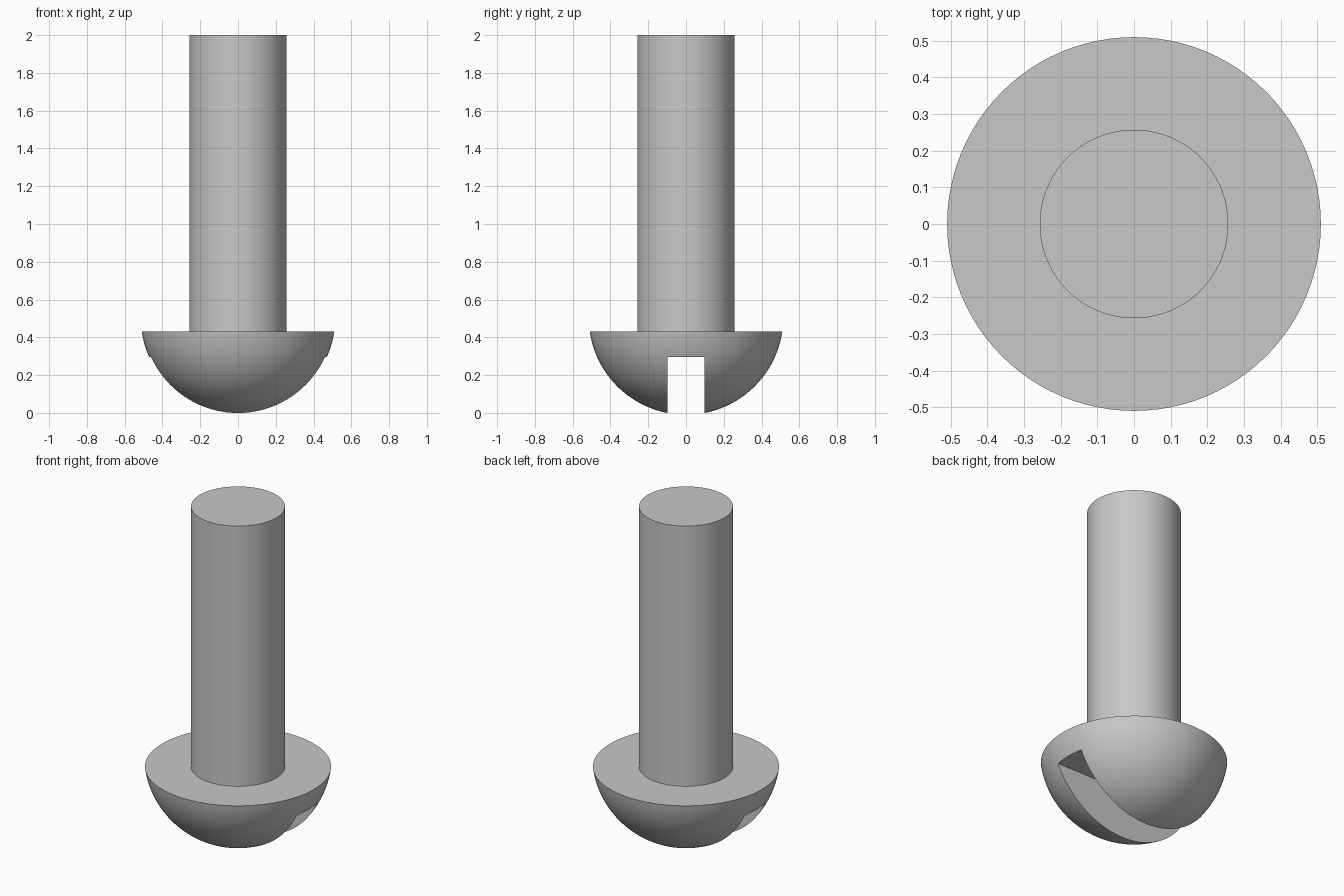
import bpy, bmesh, math

default = bpy.data.objects.get("Cube")
if default:
    bpy.data.objects.remove(default, do_unlink=True)

SEGMENTS = 96
DOME_R, DOME_Z = 0.515, 0.505      # sphere the head is taken from
RIM_Z, SHAFT_R, TOP_Z = 0.43, 0.257, 2.0
SLOT_HALF, SLOT_Z = 0.098, 0.295

steel = bpy.data.materials.new("grey_steel")
steel.use_nodes = True
colour = (0.58, 0.58, 0.58, 1)
steel.diffuse_color = colour
steel.node_tree.nodes["Principled BSDF"].inputs["Base Color"].default_value = colour


def add_object(name, bm):
    bmesh.ops.recalc_face_normals(bm, faces=bm.faces)
    mesh = bpy.data.meshes.new(name)
    bm.to_mesh(mesh)
    bm.free()
    mesh.materials.append(steel)
    obj = bpy.data.objects.new(name, mesh)
    bpy.context.collection.objects.link(obj)
    return obj


def lathe(name, profile):
    """Revolve (radius, z) points around z."""
    bm = bmesh.new()
    verts = [bm.verts.new((r, 0, z)) for r, z in profile]
    edges = [bm.edges.new(pair) for pair in zip(verts, verts[1:])]
    bmesh.ops.spin(bm, geom=verts + edges, cent=(0, 0, 0), axis=(0, 0, 1),
                   angle=math.tau, steps=SEGMENTS)
    bmesh.ops.remove_doubles(bm, verts=bm.verts, dist=1e-5)
    # Flat shaft end
    bmesh.ops.holes_fill(bm, edges=[e for e in bm.edges if e.is_boundary])
    return add_object(name, bm)


# Domed head and shaft in one turned profile
rim_angle = math.acos((DOME_Z - RIM_Z) / DOME_R)
steps = 32
angles = [rim_angle * i / steps for i in range(steps + 1)]
dome = [(DOME_R * math.sin(a), DOME_Z - DOME_R * math.cos(a)) for a in angles]
screw = lathe("slotted_round_head_screw", dome + [(SHAFT_R, RIM_Z), (SHAFT_R, TOP_Z)])

# Straight driver slot cut across the head along x
bm = bmesh.new()
bmesh.ops.create_cube(bm, size=2)
for v in bm.verts:
    v.co.y *= SLOT_HALF
    v.co.z = SLOT_Z if v.co.z > 0 else -0.5
cutter = add_object("slot_cutter", bm)
cutter.hide_render = True

cut = screw.modifiers.new("driver_slot", 'BOOLEAN')
cut.operation = 'DIFFERENCE'
cut.solver = 'EXACT'
cut.object = cutter

bpy.ops.object.select_all(action='DESELECT')
screw.select_set(True)
bpy.context.view_layer.objects.active = screw
bpy.ops.object.modifier_apply(modifier=cut.name)
bpy.data.objects.remove(cutter, do_unlink=True)
bpy.ops.object.shade_smooth_by_angle(angle=math.radians(30))
